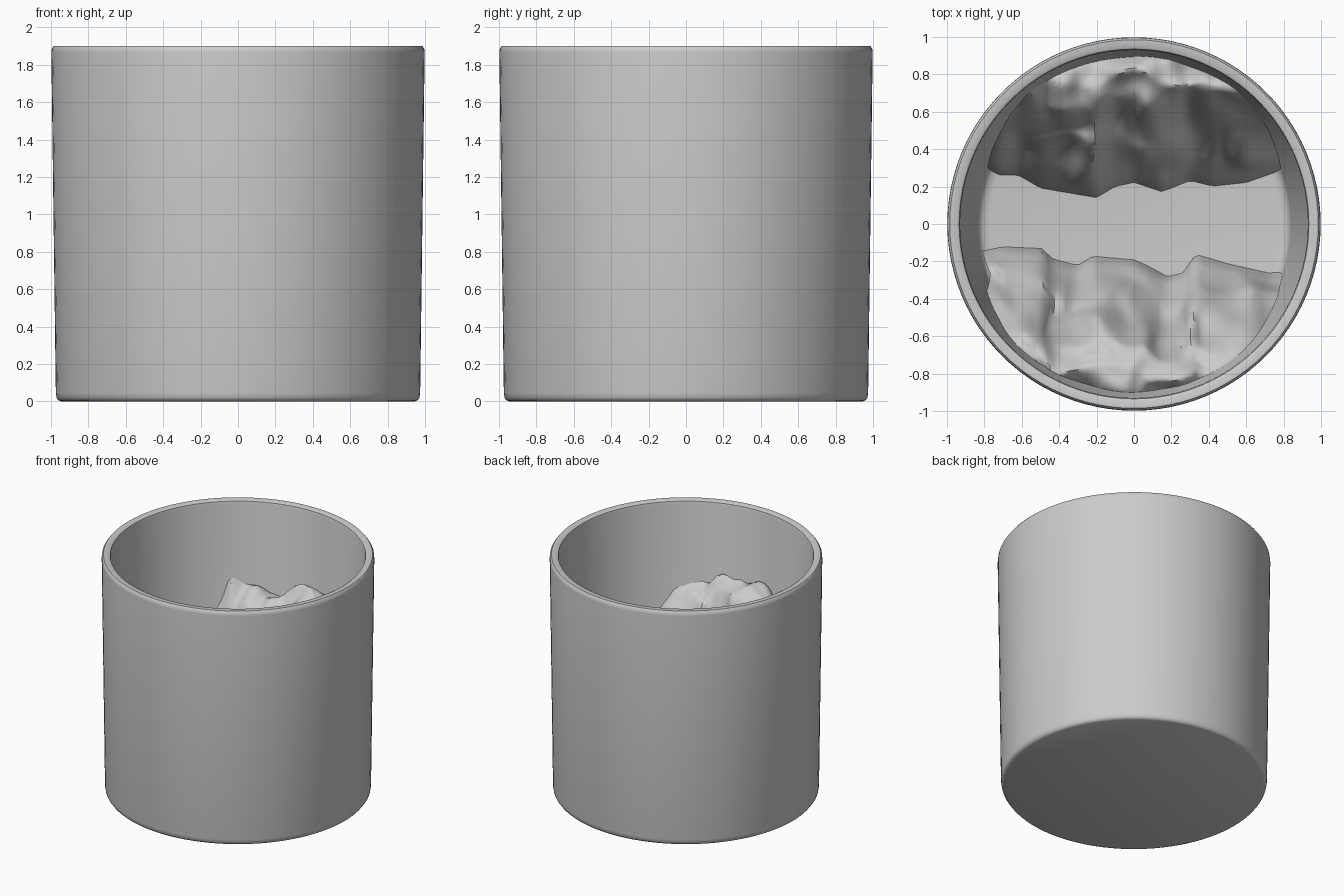
import bpy, bmesh, math
from mathutils import Vector, noise

if "Cube" in bpy.data.objects:
    bpy.data.objects.remove(bpy.data.objects["Cube"])

FLOOR = 0.10


def interp(pts, x):
    """Piecewise linear lookup in a list of (x, y) points."""
    if x <= pts[0][0]:
        return pts[0][1]
    for (x0, y0), (x1, y1) in zip(pts, pts[1:]):
        if x <= x1:
            return y0 + (y1 - y0) * (x - x0) / (x1 - x0)
    return pts[-1][1]


def inner_radius(z):
    return 0.835 + (0.93 - 0.835) * (z - FLOOR) / (1.87 - FLOOR)


def add_object(name, bm, angle):
    bmesh.ops.recalc_face_normals(bm, faces=bm.faces)
    mesh = bpy.data.meshes.new(name)
    bm.to_mesh(mesh)
    bm.free()
    ob = bpy.data.objects.new(name, mesh)
    bpy.context.collection.objects.link(ob)
    bpy.ops.object.select_all(action='DESELECT')
    ob.select_set(True)
    bpy.context.view_layer.objects.active = ob
    bpy.ops.object.shade_smooth_by_angle(angle=math.radians(angle))
    return ob


# Tapered cup: closed wall profile spun around z
profile = [(0, 0), (0.945, 0), (0.96, 0.006), (0.97, 0.02), (0.974, 0.045),
           (0.998, 1.865), (0.996, 1.885), (0.985, 1.9), (0.947, 1.9),
           (0.935, 1.893), (0.93, 1.87), (0.838, 0.16), (0.83, 0.13),
           (0.81, 0.108), (0.775, FLOOR), (0, FLOOR)]
bm = bmesh.new()
verts = [bm.verts.new((r, 0, z)) for r, z in profile]
edges = [bm.edges.new(p) for p in zip(verts, verts[1:])]
bmesh.ops.spin(bm, geom=verts + edges, cent=(0, 0, 0), axis=(0, 0, 1),
               angle=2 * math.pi, steps=96, use_merge=True)
bmesh.ops.remove_doubles(bm, verts=bm.verts, dist=1e-4)
add_object("cup", bm, 40)

# Steep rough banks of filling, rising from the floor towards the wall
RISE = [(0, FLOOR - 0.01), (0.03, 0.24), (0.12, 0.46), (0.28, 0.82),
        (0.46, 1.25), (0.58, 1.32), (0.75, 1.2)]


def bank(name, side, foot, seed):
    nx, ny = 56, 36
    bm = bmesh.new()
    rows = []
    for i in range(nx + 1):
        x = -0.81 + 1.62 * i / nx
        y0 = interp(foot, x)
        y1 = max(math.sqrt(0.925 ** 2 - x * x), y0 + 0.03)
        row = []
        for j in range(ny + 1):
            d = (y1 - y0) * j / ny
            p = Vector((x, y0 + d, seed))
            fade = min(1, d / 0.15)
            lump = noise.noise(p * 3.3) * 0.22 + noise.noise(p * 7.5) * 0.09
            z = interp(RISE, d) + fade * lump
            # sideways wobble gives small folds and overhangs
            y = y0 + d + fade * 0.07 * noise.noise(p * 5 + Vector((9, 4, 2)))
            xx = x + fade * 0.05 * noise.noise(p * 5 + Vector((3, 8, 6)))
            limit = inner_radius(z) + 0.012
            r = math.hypot(xx, y)
            if r > limit:
                xx, y = xx * limit / r, y * limit / r
            row.append(bm.verts.new((xx, side * y, z)))
        rows.append(row)
    for a, b in zip(rows, rows[1:]):
        for j in range(ny):
            bm.faces.new((a[j], b[j], b[j + 1], a[j + 1]))
    bmesh.ops.remove_doubles(bm, verts=bm.verts, dist=1e-4)
    ob = add_object(name, bm, 50)
    # open sheet: make sure it faces up
    if sum(p.normal.z * p.area for p in ob.data.polygons) < 0:
        ob.data.flip_normals()


back_foot = [(-0.8, 0.3), (-0.72, 0.26), (-0.62, 0.26), (-0.5, 0.19),
             (-0.2, 0.14), (-0.1, 0.2), (0, 0.22), (0.15, 0.17), (0.3, 0.23),
             (0.42, 0.2), (0.6, 0.22), (0.8, 0.29)]
front_foot = [(-0.8, 0.14), (-0.7, 0.12), (-0.48, 0.13), (-0.45, 0.18),
              (-0.3, 0.22), (-0.22, 0.17), (0, 0.19), (0.07, 0.22),
              (0.18, 0.28), (0.26, 0.26), (0.33, 0.16), (0.5, 0.21),
              (0.72, 0.26), (0.8, 0.25)]
bank("back_filling", 1, back_foot, 1.7)
bank("front_filling", -1, front_foot, 5.3)
